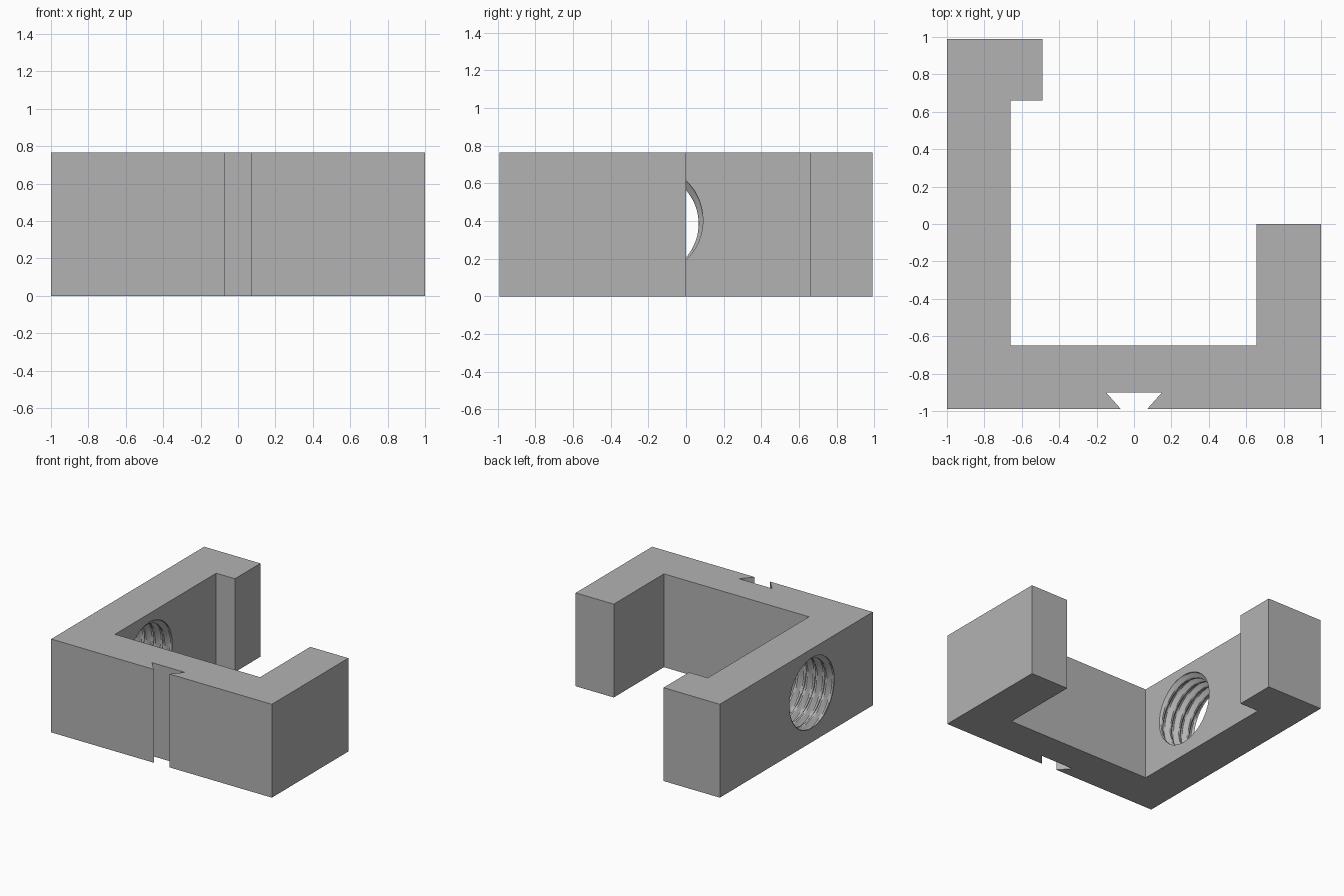
import bpy, bmesh, math

if "Cube" in bpy.data.objects:
    bpy.data.objects.remove(bpy.data.objects["Cube"], do_unlink=True)

HEIGHT = 0.765
HOLE_Y, HOLE_Z = -0.205, 0.385
CREST, ROOT, PITCH = 0.272, 0.307, 0.085
INNER_X = -0.66

grey = bpy.data.materials.new("plain grey")
grey.use_nodes = True
colour = (0.45, 0.45, 0.45, 1)
grey.diffuse_color = colour
grey.node_tree.nodes["Principled BSDF"].inputs["Base Color"].default_value = colour


def add_object(name, bm):
    bmesh.ops.recalc_face_normals(bm, faces=bm.faces)
    mesh = bpy.data.meshes.new(name)
    bm.to_mesh(mesh)
    bm.free()
    mesh.materials.append(grey)
    obj = bpy.data.objects.new(name, mesh)
    bpy.context.collection.objects.link(obj)
    return obj


# Hooked bracket: plan outline with the dovetail slot in its front edge
outline = [(-1, -0.99), (-0.07, -0.99), (-0.15, -0.9), (0.15, -0.9),
           (0.07, -0.99), (1, -0.99), (1, 0), (0.655, 0), (0.655, -0.65),
           (INNER_X, -0.65), (INNER_X, 0.66), (-0.49, 0.66),
           (-0.49, 0.99), (-1, 0.99)]
bm = bmesh.new()
base = bm.faces.new([bm.verts.new((x, y, 0)) for x, y in outline])
top = bmesh.ops.extrude_face_region(bm, geom=[base])
bmesh.ops.translate(bm, vec=(0, 0, HEIGHT),
                    verts=[v for v in top["geom"] if isinstance(v, bmesh.types.BMVert)])
bracket = add_object("bracket_body", bm)


# Threaded bore: a tube whose radius follows a helical trapezoid wave
def thread_radius(x, angle):
    turn = (x - INNER_X) / PITCH - (angle - math.radians(75)) / math.tau
    distance = abs((turn + 0.5) % 1 - 0.5) * 2
    wave = min(1, max(0, (0.8 - distance) / 0.6))
    return CREST + (ROOT - CREST) * wave


SIDES, STEPS = 72, 12
bm = bmesh.new()
rings = []
for i in range(5 * STEPS + 1):
    x = -1.043 + i * PITCH / STEPS
    ring = []
    for j in range(SIDES):
        a = math.tau * j / SIDES
        r = thread_radius(x, a)
        ring.append(bm.verts.new((x, HOLE_Y + r * math.cos(a), HOLE_Z + r * math.sin(a))))
    rings.append(ring)
for a, b in zip(rings, rings[1:]):
    for j in range(SIDES):
        k = (j + 1) % SIDES
        bm.faces.new((a[j], a[k], b[k], b[j]))
bm.faces.new(rings[0])
bm.faces.new(rings[-1])
bmesh.ops.triangulate(bm, faces=bm.faces)
cutter = add_object("thread_cutter", bm)
cutter.hide_render = True

cut = bracket.modifiers.new("threaded bore", "BOOLEAN")
cut.operation = "DIFFERENCE"
cut.solver = "EXACT"
cut.object = cutter
bpy.ops.object.select_all(action="DESELECT")
bracket.select_set(True)
bpy.context.view_layer.objects.active = bracket
bpy.ops.object.modifier_apply(modifier=cut.name)
bpy.data.objects.remove(cutter, do_unlink=True)
bpy.ops.object.shade_smooth_by_angle(angle=math.radians(25))
